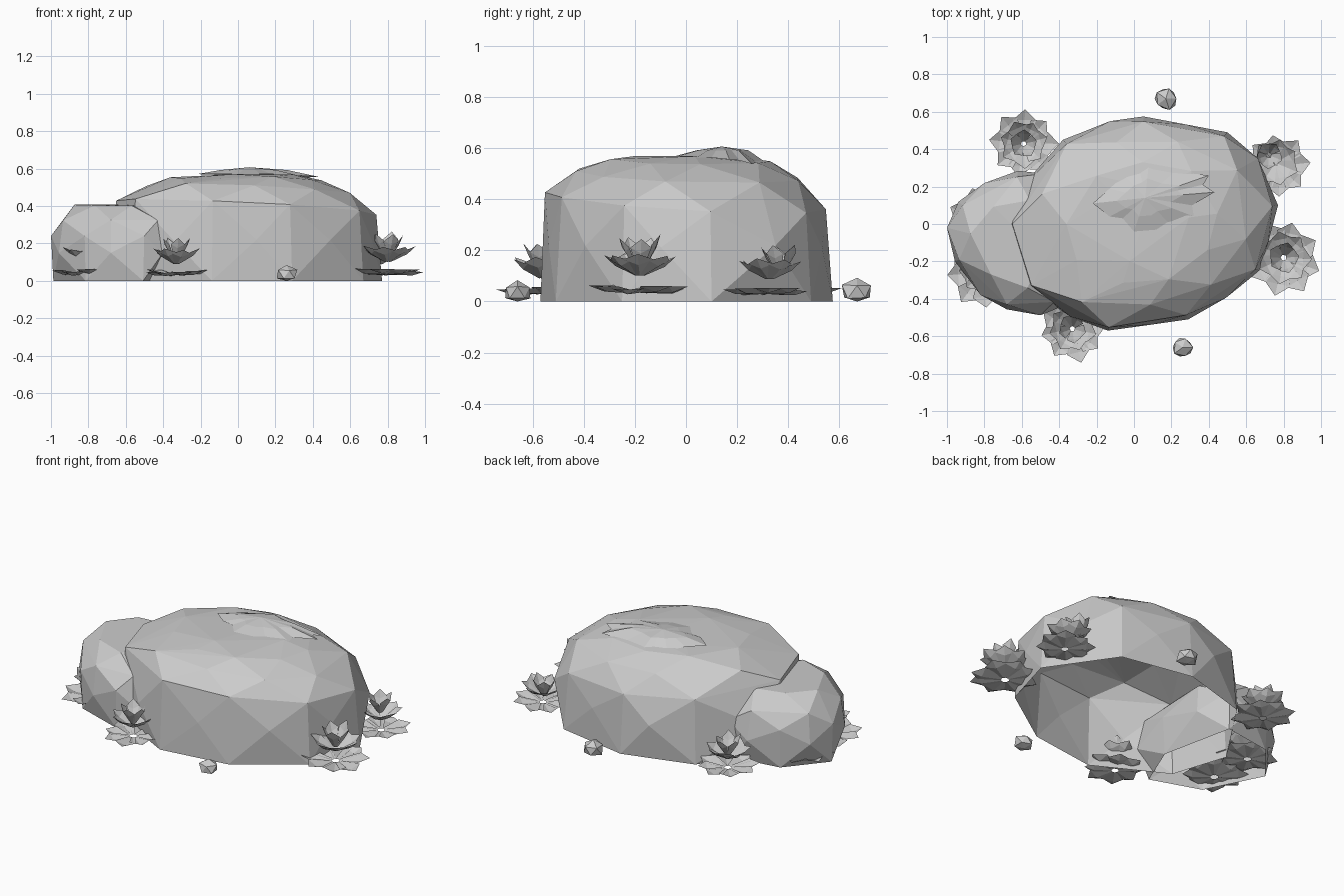
import bpy, bmesh, math, random
from mathutils import Vector

cube = bpy.data.objects.get("Cube")
if cube:
    bpy.data.objects.remove(cube, do_unlink=True)

stone = bpy.data.materials.new("stone_grey")
stone.use_nodes = True
grey = (0.6, 0.6, 0.6, 1)
stone.diffuse_color = grey
stone.node_tree.nodes["Principled BSDF"].inputs["Base Color"].default_value = grey


def finish(bm, name, location=(0, 0, 0)):
    mesh = bpy.data.meshes.new(name)
    bm.to_mesh(mesh)
    bm.free()
    mesh.materials.append(stone)
    ob = bpy.data.objects.new(name, mesh)
    ob.location = location
    bpy.context.collection.objects.link(ob)
    return ob


def boulder(name, outline, center, rings, seed):
    """Faceted shell: hull of shrinking, jittered, tilted outlines, open underneath."""
    rng = random.Random(seed)
    bm = bmesh.new()
    c = Vector(center)
    for i, (z, scale, step, jitter, tilt) in enumerate(rings):
        for p in outline[i % step::step]:
            q = c + (Vector(p) - c) * scale * (1 - rng.random() * jitter)
            drop = rng.random() * jitter * 0.4 + tilt * (q.x + q.y)
            bm.verts.new((q.x, q.y, z - drop))
    bmesh.ops.convex_hull(bm, input=bm.verts)
    loose = [v for v in bm.verts if not v.link_faces]
    bmesh.ops.delete(bm, geom=loose, context='VERTS')
    floor = [f for f in bm.faces if all(v.co.z < 0.001 for v in f.verts)]
    bmesh.ops.delete(bm, geom=floor, context='FACES')
    bmesh.ops.recalc_face_normals(bm, faces=bm.faces)
    up = sum(f.normal.z * f.calc_area() for f in bm.faces)
    if up < 0:
        bmesh.ops.reverse_faces(bm, faces=bm.faces)
    return finish(bm, name)


# Large boulder; rings hold height, scale, point step, jitter, tilt
boulder("large_boulder",
        [(-.68, 0), (-.62, .2), (-.38, .45), (-.13, .555), (.05, .575), (.28, .545),
         (.5, .49), (.68, .36), (.77, .1), (.73, -.1), (.67, -.25), (.5, -.4),
         (.29, -.51), (.1, -.545), (-.14, -.57), (-.35, -.51), (-.57, -.34)],
        (.04, 0),
        [(0, 1, 2, 0, 0), (.22, 1, 2, .03, 0), (.398, .97, 2, .02, .05),
         (.5, .82, 2, .04, .035), (.562, .58, 2, .05, .01), (.57, .35, 3, .02, 0)], 4)

# Small boulder leaning into the large one
boulder("small_boulder",
        [(-1, -.02), (-.94, .12), (-.8, .22), (-.62, .285), (-.48, .27), (-.38, .1),
         (-.38, -.2), (-.4, -.45), (-.5, -.49), (-.68, -.46), (-.82, -.38), (-.96, -.2)],
        (-.68, -.1),
        [(0, .96, 2, 0, 0), (.15, 1, 2, .01, 0), (.24, 1, 2, .01, 0),
         (.33, .92, 2, .02, 0), (.41, .62, 2, .03, 0)], 7)

# Jagged flake capping the large boulder
rim = [(-.22, .11), (-.13, .04), (-.06, .03), (0, -.04), (.12, -.03), (.18, .01),
       (.32, .04), (.31, .1), (.43, .17), (.37, .21), (.4, .26), (.22, .28),
       (.08, .33), (.03, .29), (-.05, .26), (-.13, .19)]
cap_center = Vector((.06, .14))
bm = bmesh.new()
top = bm.verts.new((cap_center.x, cap_center.y, .607))
inner, outer = [], []
for x, y in rim:
    m = cap_center.lerp(Vector((x, y)), .55)
    inner.append(bm.verts.new((m.x, m.y, .592)))
    outer.append(bm.verts.new((x, y, .57 - .25 * max(0, y - .18) - .06 * max(0, x - .2))))
for i in range(len(rim)):
    j = (i + 1) % len(rim)
    bm.faces.new((top, inner[i], inner[j]))
    bm.faces.new((inner[i], outer[i], outer[j], inner[j]))
bmesh.ops.recalc_face_normals(bm, faces=bm.faces)
finish(bm, "top_flake")


def petal(bm, angle, r0, r1, z0, z1, width, offset):
    """Broad pointed leaf, folded along its middle."""
    along = Vector((math.cos(angle), math.sin(angle), 0))
    side = Vector((-along.y, along.x, 0))

    def vert(t, s, lift):
        p = along * (r0 + (r1 - r0) * t) + side * s * width + offset
        p.z = z0 + (z1 - z0) * t + lift
        return bm.verts.new(p)

    spine = [vert(0, 0, 0), vert(.65, 0, -.012), vert(1, 0, 0)]
    for s in (-1, 1):
        base, edge = vert(0, s * .3, .004), vert(.65, s, .008)
        low = [spine[0], spine[1], edge, base]
        high = [spine[1], spine[2], edge]
        for loop in (low, high):
            bm.faces.new(loop if s > 0 else loop[::-1])


def plant(name, x, y, size, turn, lean=(0, 0)):
    rng = random.Random(name)
    bm = bmesh.new()
    # Tiers: petal count, inner and outer radius, base and tip height, half width, lean share
    tiers = [(8, .02, .18, .03, .05, .062, 0),
             (7, .015, .13, .09, .165, .054, .3),
             (5, .012, .075, .11, .225, .037, 1)]
    for k, (n, r0, r1, z0, z1, w, share) in enumerate(tiers):
        offset = Vector((lean[0], lean[1], 0)) * share
        for i in range(n):
            a = turn + k * .4 + math.tau * i / n + rng.uniform(-.08, .08)
            petal(bm, a, r0, r1 * rng.uniform(.92, 1.05), z0, z1 + rng.uniform(-.01, .01),
                  w, offset)
    bmesh.ops.scale(bm, vec=(size, size, size), verts=bm.verts)
    return finish(bm, name, (x, y, 0))


# Rosette plants around the foot of the boulders
plant("plant_front", -.33, -.56, 1, .2)
plant("plant_left_front", .8, -.18, 1.12, .5)
plant("plant_left_back", .77, .31, .97, .1, (-.05, .06))
plant("plant_back", -.59, .43, 1, .7)
plant("plant_right_back", -.82, .02, 1, .3, (.04, 0))
plant("plant_right_front", -.81, -.26, 1.08, .9, (.03, .04))


def pebble(name, x, y, radius, seed):
    rng = random.Random(seed)
    bm = bmesh.new()
    bmesh.ops.create_icosphere(bm, subdivisions=1, radius=radius)
    for v in bm.verts:
        v.co *= rng.uniform(.9, 1.1)
        v.co.z = max(0, v.co.z * .85 + radius * .6)
    finish(bm, name, (x, y, 0))


# Loose pebbles
pebble("pebble_front", .26, -.66, .058, 3)
pebble("pebble_back", .17, .67, .064, 8)
